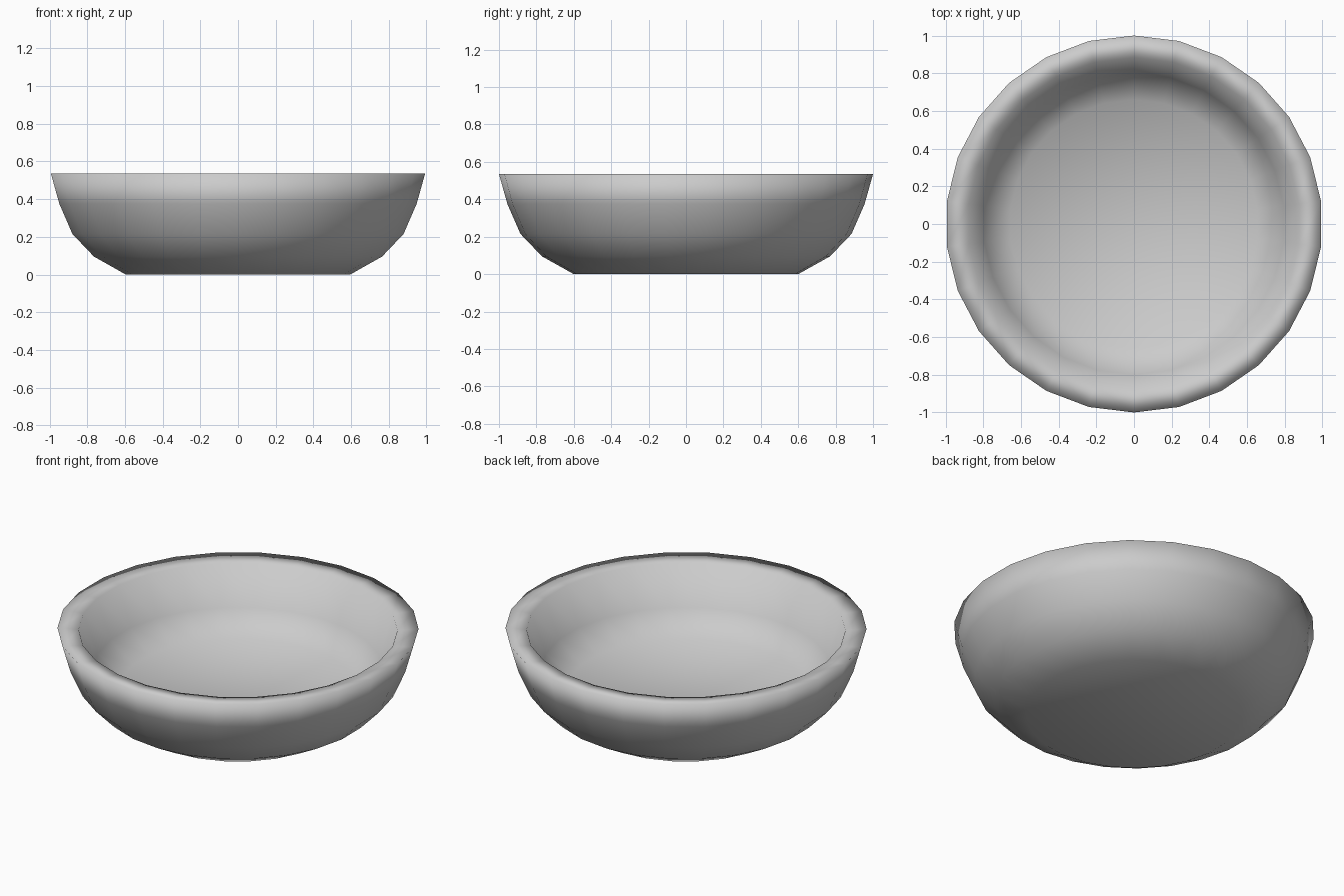
import bpy, bmesh, math

if "Cube" in bpy.data.objects:
    bpy.data.objects.remove(bpy.data.objects["Cube"])

SIDES = 26

# Bowl cross-section (radius, height): outside from foot to rim, then inside down to floor
PROFILE = [(0.6, 0.0), (0.77, 0.095), (0.885, 0.215), (0.955, 0.375), (1.0, 0.535),
           (0.883, 0.525), (0.80, 0.29), (0.66, 0.165)]


def ring(bm, radius, height):
    """One ring of vertices with a corner on the y axis."""
    step = 2 * math.pi / SIDES
    return [bm.verts.new((radius * math.sin(i * step), radius * math.cos(i * step), height))
            for i in range(SIDES)]


# Bowl: bridge the rings, then close the foot and the floor
bm = bmesh.new()
rings = [ring(bm, r, z) for r, z in PROFILE]
for a, b in zip(rings, rings[1:]):
    for i in range(SIDES):
        j = (i + 1) % SIDES
        bm.faces.new((a[i], a[j], b[j], b[i]))
bm.faces.new(rings[0])
bm.faces.new(rings[-1])
bmesh.ops.recalc_face_normals(bm, faces=bm.faces)
for face in bm.faces:
    face.smooth = True

mesh = bpy.data.meshes.new("bowl")
bm.to_mesh(mesh)
bm.free()
bowl = bpy.data.objects.new("bowl", mesh)
bpy.context.collection.objects.link(bowl)
